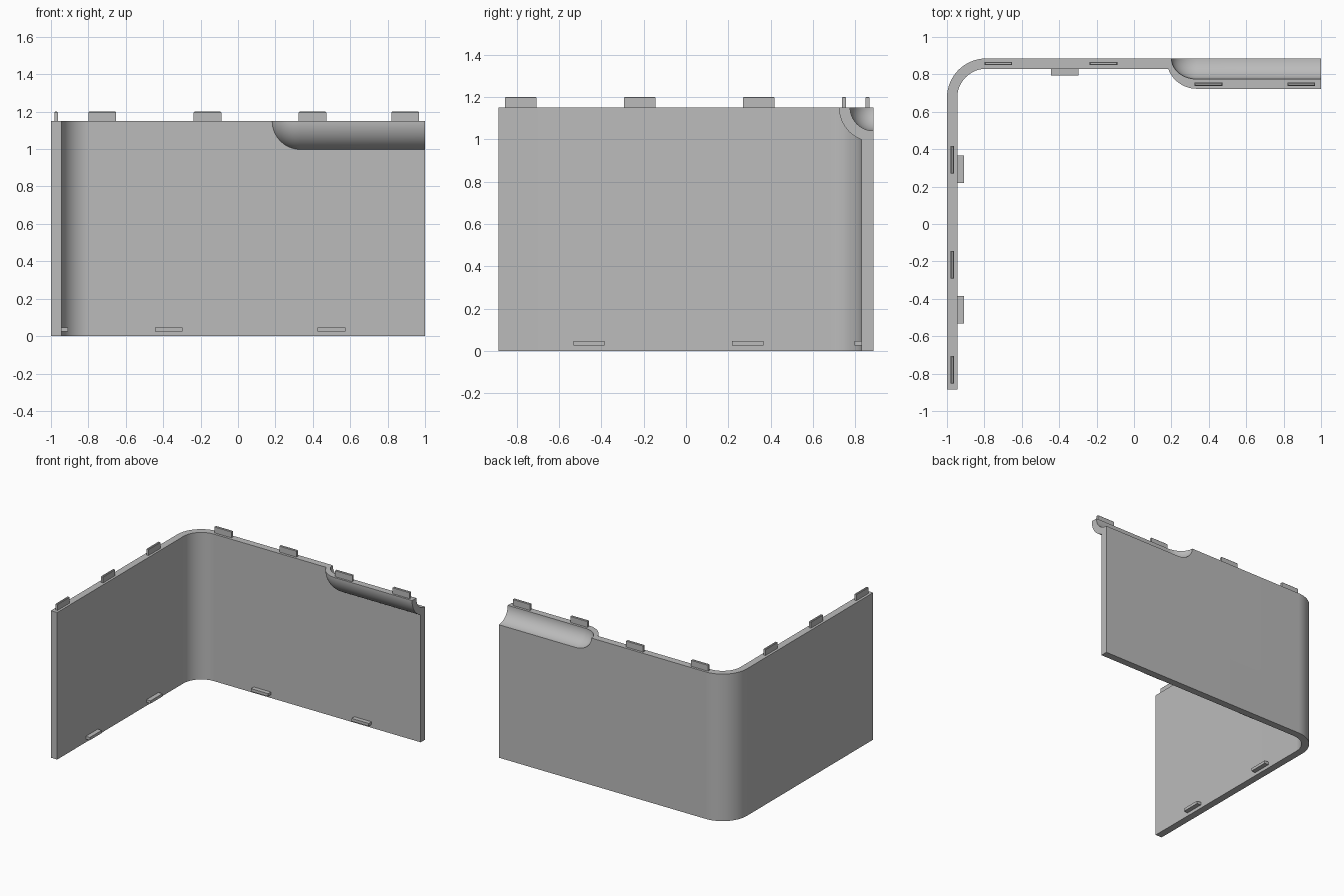
import bpy, bmesh, math
from mathutils import Matrix, Vector

cube = bpy.data.objects.get("Cube")
if cube:
    bpy.data.objects.remove(cube, do_unlink=True)

grey = bpy.data.materials.new("plain grey")
grey.use_nodes = True
grey.diffuse_color = (0.5, 0.5, 0.5, 1)
grey.node_tree.nodes["Principled BSDF"].inputs["Base Color"].default_value = (0.5, 0.5, 0.5, 1)

HEIGHT, THICK = 1.15, 0.055
BACK, FRONT, SIDE = 0.885, -0.885, -1.0


def finish(bm, name):
    bmesh.ops.recalc_face_normals(bm, faces=bm.faces[:])
    mesh = bpy.data.meshes.new(name)
    bm.to_mesh(mesh)
    bm.free()
    mesh.materials.append(grey)
    obj = bpy.data.objects.new(name, mesh)
    bpy.context.collection.objects.link(obj)
    return obj


def box(name, lo, hi, top_bevel=0):
    lo, hi = Vector(lo), Vector(hi)
    bm = bmesh.new()
    bmesh.ops.create_cube(bm, size=1)
    for v in bm.verts:
        v.co = (lo + hi) / 2 + v.co * (hi - lo)
    if top_bevel:
        edges = [e for e in bm.edges if all(v.co.z > hi.z - 1e-4 for v in e.verts)]
        bmesh.ops.bevel(bm, geom=edges, offset=top_bevel, segments=1, affect='EDGES')
    return finish(bm, name)


def scoop(name, radius, end_length, back_limit=None):
    """Horizontal rod along +x with a rounded end, centred on the wall's top back edge."""
    bm = bmesh.new()
    bmesh.ops.create_uvsphere(bm, u_segments=64, v_segments=32, radius=radius)
    bmesh.ops.rotate(bm, verts=bm.verts, matrix=Matrix.Rotation(math.pi / 2, 3, 'Y'))
    bmesh.ops.bisect_plane(bm, geom=bm.verts[:] + bm.edges[:] + bm.faces[:],
                           plane_co=(0, 0, 0), plane_no=(1, 0, 0), clear_outer=True)
    for v in bm.verts:
        v.co.x *= end_length / radius
    rim = [e for e in bm.edges if e.is_boundary]
    new = bmesh.ops.extrude_edge_only(bm, edges=rim)["geom"]
    bmesh.ops.translate(bm, verts=[g for g in new if isinstance(g, bmesh.types.BMVert)], vec=(1, 0, 0))
    bmesh.ops.holes_fill(bm, edges=[e for e in bm.edges if e.is_boundary])
    bmesh.ops.translate(bm, verts=bm.verts, vec=(0.335, BACK, HEIGHT))
    if back_limit:
        bmesh.ops.bisect_plane(bm, geom=bm.verts[:] + bm.edges[:] + bm.faces[:],
                               plane_co=(0, back_limit, 0), plane_no=(0, 1, 0), clear_outer=True)
        bmesh.ops.holes_fill(bm, edges=[e for e in bm.edges if e.is_boundary])
    return finish(bm, name)


def combine(target, tool, operation):
    mod = target.modifiers.new(operation.lower(), 'BOOLEAN')
    mod.object, mod.operation, mod.solver = tool, operation, 'EXACT'
    bpy.context.view_layer.objects.active = target
    bpy.ops.object.modifier_apply(modifier=mod.name)
    bpy.data.objects.remove(tool, do_unlink=True)


# L-shaped wall with a rounded corner, oversized where it is trimmed later
def corner(radius, steps=24):
    cx, cy = SIDE + 0.21, BACK - 0.21
    return [(cx - radius * math.cos(a), cy + radius * math.sin(a))
            for a in (math.pi / 2 * i / steps for i in range(steps + 1))]


outline = ([(SIDE, FRONT)] + corner(0.21) + [(1.1, BACK), (1.1, BACK - THICK)]
           + corner(0.21 - THICK)[::-1] + [(SIDE + THICK, FRONT)])
bm = bmesh.new()
base = bm.faces.new([bm.verts.new((x, y, 0)) for x, y in outline])
up = bmesh.ops.extrude_face_region(bm, geom=[base])["geom"]
bmesh.ops.translate(bm, verts=[g for g in up if isinstance(g, bmesh.types.BMVert)], vec=(0, 0, HEIGHT + 0.05))
wall = finish(bm, "corner_wall")

# Hand-hold: bulge on the inside, hollow on the outside
combine(wall, scoop("bulge", 0.162, 0.162, BACK - 0.025), 'UNION')
combine(wall, scoop("hollow", 0.11, 0.135), 'DIFFERENCE')
combine(wall, box("top_trim", (-2, -2, HEIGHT), (2, 2, 2)), 'DIFFERENCE')
combine(wall, box("end_trim", (1, -2, -1), (2, 2, 2)), 'DIFFERENCE')

bpy.ops.object.select_all(action='DESELECT')
wall.select_set(True)
bpy.context.view_layer.objects.active = wall
bpy.ops.object.shade_smooth_by_angle(angle=math.radians(30))

# Thin tabs standing on the top edge
LONG, THIN = 0.074, 0.009
for i, (x, y) in enumerate([(-0.725, 0.858), (-0.163, 0.858), (0.398, 0.747), (0.895, 0.747)]):
    box(f"back_top_tab_{i + 1}", (x - LONG, y - THIN, HEIGHT - 0.02), (x + LONG, y + THIN, 1.2), 0.004)
for i, y in enumerate([0.343, -0.218, -0.78]):
    box(f"side_top_tab_{i + 1}", (-0.972 - THIN, y - LONG, HEIGHT - 0.02), (-0.972 + THIN, y + LONG, 1.2), 0.004)

# Small lugs inside, close to the floor
for i, x in enumerate([-0.37, 0.5]):
    box(f"back_lug_{i + 1}", (x - LONG, 0.795, 0.025), (x + LONG, 0.84, 0.047))
for i, y in enumerate([0.292, -0.458]):
    box(f"side_lug_{i + 1}", (-0.955, y - LONG, 0.025), (-0.91, y + LONG, 0.047))
